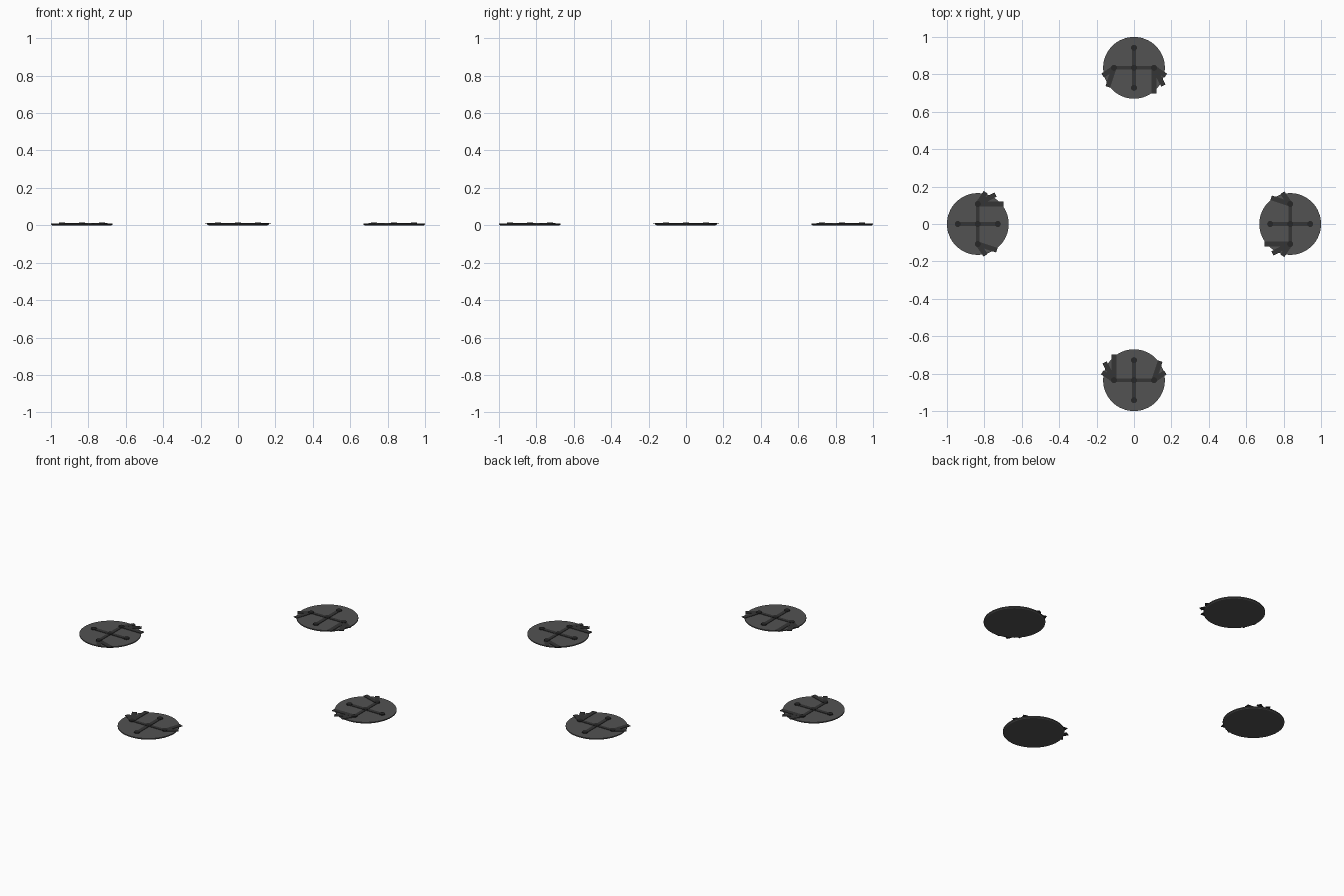
import bpy, bmesh
from math import cos, sin, pi, atan2, radians
from mathutils import Matrix, Vector

if "Cube" in bpy.data.objects:
    bpy.data.objects.remove(bpy.data.objects["Cube"])

R = 0.835          # distance of each pad from the middle
PAD_R = 0.165

def material(name, v):
    m = bpy.data.materials.new(name)
    m.diffuse_color = (v, v, v, 1)
    m.use_nodes = True
    m.node_tree.nodes["Principled BSDF"].inputs["Base Color"].default_value = m.diffuse_color
    return m

PAD_MAT = material("dark_grey", 0.085)
BAR_MAT = material("darker_grey", 0.035)
DOT_MAT = material("near_black", 0.02)

def finish(bm, name, mat, turn):
    bm.transform(Matrix.Rotation(turn, 4, 'Z') @ Matrix.Translation((R, 0, 0)))
    me = bpy.data.meshes.new(name)
    bm.to_mesh(me)
    bm.free()
    me.materials.append(mat)
    ob = bpy.data.objects.new(name, me)
    bpy.context.collection.objects.link(ob)
    return ob

def disc(bm, x, y, r0, r1, z0, z1, n):
    bmesh.ops.create_cone(bm, cap_ends=True, segments=n, radius1=r0, radius2=r1, depth=z1 - z0,
                          matrix=Matrix.Translation((x, y, (z0 + z1) / 2)))

def bar(bm, a, b, w, z0, z1):
    d = Vector(b) - Vector(a)
    c = (Vector(a) + Vector(b)) / 2
    bmesh.ops.create_cube(bm, size=1, matrix=Matrix.Translation((c.x, c.y, (z0 + z1) / 2))
                          @ Matrix.Rotation(atan2(d.y, d.x), 4, 'Z')
                          @ Matrix.Diagonal((d.length, w, z1 - z0, 1)))

ARM = 0.107
# blades at each arm end: side, angle away from straight inward, length
BLADES = [(1, 55, 0.073), (1, 18, 0.107),
          (-1, 0, 0.137), (-1, 28, 0.107), (-1, 56, 0.075)]

for i in range(4):
    t = i * pi / 2
    # round pad with slightly tapered rim
    bm = bmesh.new()
    disc(bm, 0, 0, 0.158, PAD_R, 0, 0.004, 64)
    disc(bm, 0, 0, PAD_R, PAD_R, 0.004, 0.010, 64)
    bmesh.ops.remove_doubles(bm, verts=bm.verts, dist=1e-5)
    inner = [f for f in bm.faces if abs(f.normal.z) > 0.9 and abs(f.calc_center_median().z - 0.004) < 1e-4]
    bmesh.ops.delete(bm, geom=inner, context='FACES_ONLY')
    finish(bm, f"pad_{i}", PAD_MAT, t)

    # cross of thin bars
    bm = bmesh.new()
    bar(bm, (-ARM, 0), (ARM, 0), 0.022, 0.009, 0.0125)
    bar(bm, (0, -ARM), (0, ARM), 0.020, 0.009, 0.0125)
    finish(bm, f"cross_{i}", BAR_MAT, t)

    # fan of short blades
    bm = bmesh.new()
    for k, (s, ang, ln) in enumerate(BLADES):
        a = radians(ang)
        bar(bm, (0, s * ARM), (-ln * cos(a), s * (ARM + ln * sin(a))), 0.026,
            0.009, 0.0125 + 0.0002 * (k % 3))
    finish(bm, f"blades_{i}", BAR_MAT, t)

    # round studs at the centre and bar ends
    bm = bmesh.new()
    for x, y in ((0, 0), (ARM, 0), (-ARM, 0), (0, ARM), (0, -ARM)):
        disc(bm, x, y, 0.016, 0.016, 0.009, 0.0145, 16)
    finish(bm, f"studs_{i}", DOT_MAT, t)
